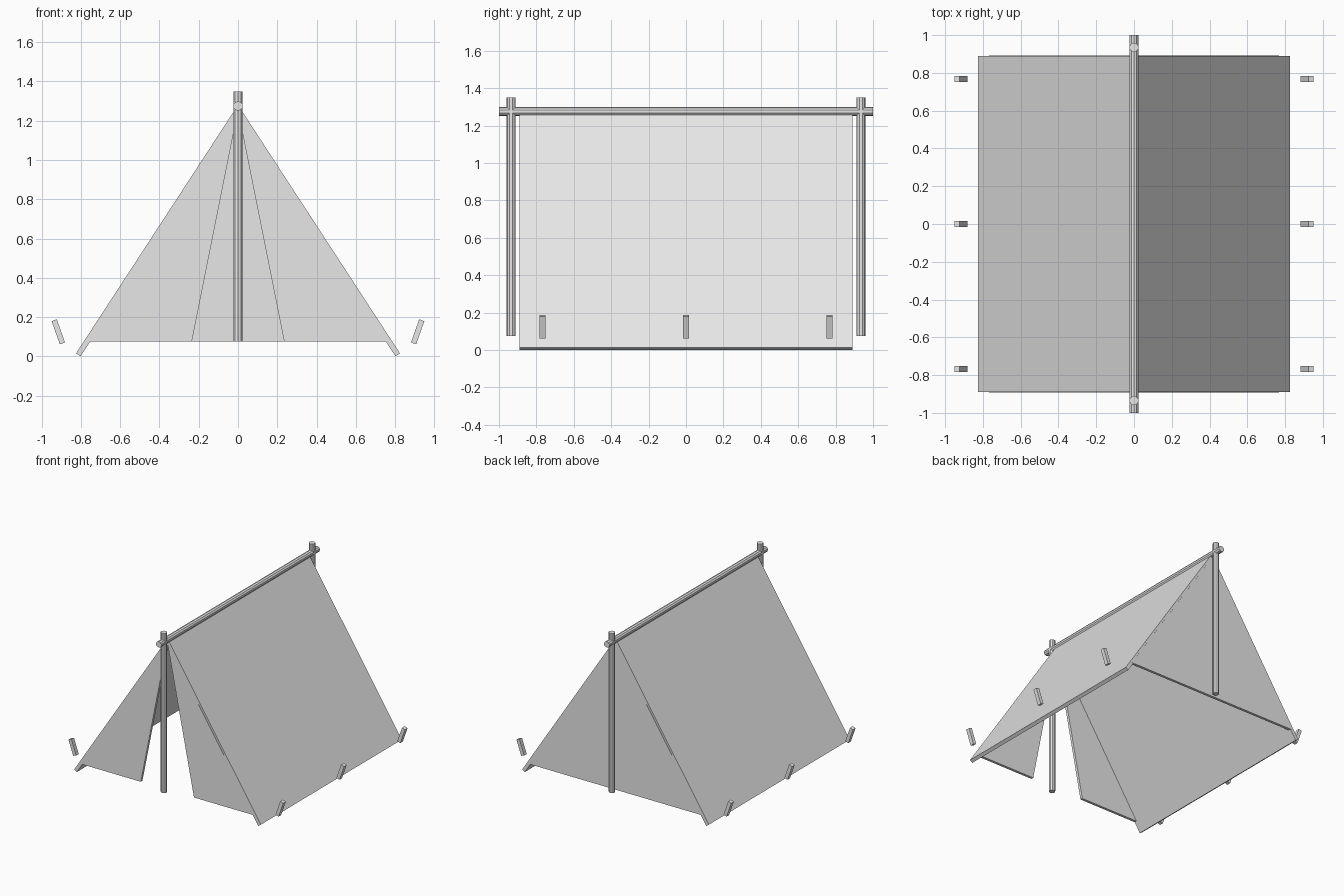
import bpy
import math

cube = bpy.data.objects.get("Cube")
if cube:
    bpy.data.objects.remove(cube, do_unlink=True)

grey = bpy.data.materials.new("light_grey")
grey.use_nodes = True
colour = (0.8, 0.8, 0.8, 1)
grey.diffuse_color = colour
grey.node_tree.nodes["Principled BSDF"].inputs["Base Color"].default_value = colour

HALF_DEPTH = 0.89
POLE_RADIUS = 0.024
SLOPE = 1.533          # rise over run of the roof
INNER_TOP = 1.23       # apex of the roof's inner surface
HEM = 0.075            # bottom of the end panels


def extrude_profile(name, points, y0, y1):
    """Extrude an (x, z) outline from y0 to y1."""
    n = len(points)
    area = sum(points[i][0] * points[(i + 1) % n][1] - points[(i + 1) % n][0] * points[i][1]
               for i in range(n))
    if area < 0:
        points = points[::-1]
    verts = [(x, y, z) for y in (y0, y1) for x, z in points]
    faces = [list(range(n)), list(range(2 * n - 1, n - 1, -1))]
    faces += [(i, i + n, (i + 1) % n + n, (i + 1) % n) for i in range(n)]
    mesh = bpy.data.meshes.new(name)
    mesh.from_pydata(verts, [], faces)
    mesh.materials.append(grey)
    obj = bpy.data.objects.new(name, mesh)
    bpy.context.collection.objects.link(obj)
    return obj


def pole(name, location, length, rotation=(0, 0, 0)):
    bpy.ops.mesh.primitive_cylinder_add(vertices=10, radius=POLE_RADIUS, depth=length,
                                        location=location, rotation=rotation)
    obj = bpy.context.object
    obj.name = name
    obj.data.materials.append(grey)


# Wooden frame
pole("ridge_pole", (0, 0, 1.275), 2, (math.pi / 2, 0, 0))
for name, y in (("front_pole", -0.935), ("back_pole", 0.935)):
    pole(name, (0, y, 0.7125), 1.275)

# Sloping canvas, one slab per side meeting under the ridge
for name, s in (("left_canvas", 1), ("right_canvas", -1)):
    extrude_profile(name, [(0, 1.28), (s * 0.825, 0.015), (s * 0.802, 0), (0, INNER_TOP)],
                    -HALF_DEPTH, HALF_DEPTH)

# End panels: closed back, and two front flaps around the doorway
corner = (1.25 - HEM) / SLOPE
extrude_profile("back_panel", [(-corner, HEM), (corner, HEM), (0, 1.25)],
                HALF_DEPTH - 0.02, HALF_DEPTH + 0.001)
for name, s in (("left_flap", 1), ("right_flap", -1)):
    extrude_profile(name, [(s * 0.235, HEM), (s * corner, HEM), (0, 1.25)],
                    -HALF_DEPTH - 0.001, -HALF_DEPTH + 0.02)

# Tent pegs leaning outwards
for side, s in (("left", 1), ("right", -1)):
    for place, y in (("front", -0.768), ("middle", 0), ("back", 0.768)):
        bpy.ops.mesh.primitive_cube_add(size=1, location=(s * 0.915, y, 0.125),
                                        rotation=(0, s * math.radians(19.5), 0))
        peg = bpy.context.object
        peg.name = f"{side}_{place}_peg"
        peg.scale = (0.028, 0.032, 0.125)
        peg.data.materials.append(grey)
